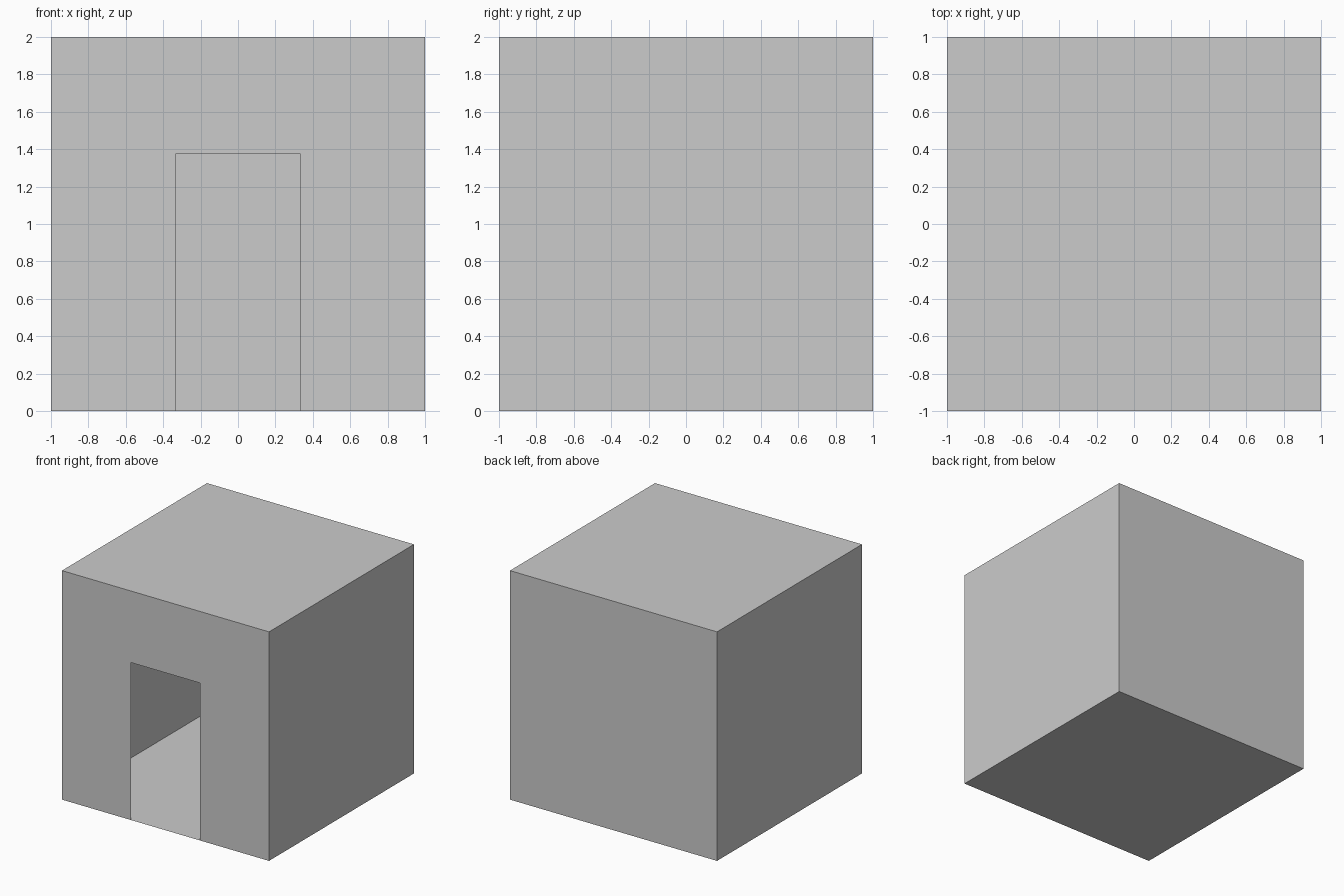
import bpy, bmesh

if "Cube" in bpy.data.objects:
    bpy.data.objects.remove(bpy.data.objects["Cube"])

W, H = 1.0, 2.0          # half width, height
DW, DH = 0.335, 1.375    # doorway half width, height


def panel_object(name, panels):
    bm = bmesh.new()
    for pts in panels:
        bm.faces.new([bm.verts.new(p) for p in pts])
    bmesh.ops.remove_doubles(bm, verts=bm.verts, dist=1e-5)
    mesh = bpy.data.meshes.new(name)
    bm.to_mesh(mesh)
    bm.free()
    obj = bpy.data.objects.new(name, mesh)
    bpy.context.collection.objects.link(obj)
    return obj


# Front wall outline, with the doorway notched out of its lower edge
front = [(-W, 0), (-DW, 0), (-DW, DH), (DW, DH), (DW, 0), (W, 0), (W, H), (-W, H)]

# Thin-walled hollow room: front, back, sides, floor and roof
panel_object("room_shell", [
    [(x, -W, z) for x, z in front],
    [(W, W, 0), (-W, W, 0), (-W, W, H), (W, W, H)],
    [(W, -W, 0), (W, W, 0), (W, W, H), (W, -W, H)],
    [(-W, W, 0), (-W, -W, 0), (-W, -W, H), (-W, W, H)],
    [(-W, W, 0), (W, W, 0), (W, -W, 0), (DW, -W, 0), (-DW, -W, 0), (-W, -W, 0)],
    [(-W, -W, H), (W, -W, H), (W, W, H), (-W, W, H)],
])
